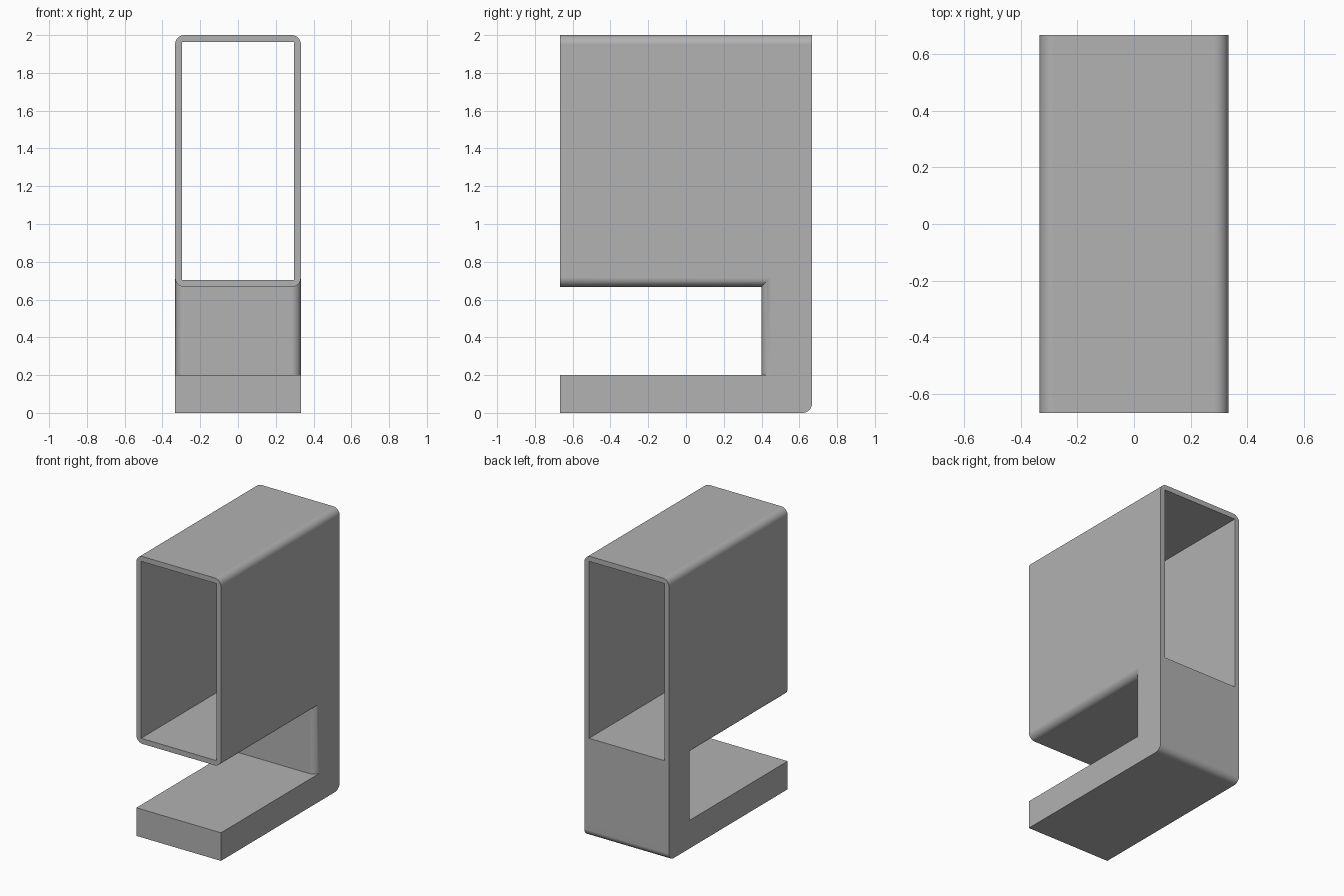
import bpy
import bmesh

cube = bpy.data.objects.get("Cube")
if cube:
    bpy.data.objects.remove(cube, do_unlink=True)

HALF_W, HALF_D = 0.333, 0.667
WALL, RADIUS = 0.037, 0.05
TUBE_Z, BASE_Z, POST_Y = 0.667, 0.2, 0.4

grey = bpy.data.materials.new("plain grey")
grey.use_nodes = True
grey.diffuse_color = (0.445, 0.445, 0.445, 1)
grey.node_tree.nodes["Principled BSDF"].inputs["Base Color"].default_value = grey.diffuse_color


def box(name, lo, hi, rounded=None):
    """Box between two corners; edges whose midpoint and direction pass the rule are rounded."""
    bm = bmesh.new()
    bmesh.ops.create_cube(bm, size=1)
    for v in bm.verts:
        v.co = [l + (c + 0.5) * (h - l) for l, h, c in zip(lo, hi, v.co)]
    if rounded:
        edges = []
        for e in bm.edges:
            a, b = (v.co for v in e.verts)
            d = b - a
            axis = max(range(3), key=lambda i: abs(d[i]))
            if rounded("xyz"[axis], (a + b) / 2):
                edges.append(e)
        bmesh.ops.bevel(bm, geom=edges, offset=RADIUS, segments=8,
                        profile=0.5, affect='EDGES')
    mesh = bpy.data.meshes.new(name)
    bm.to_mesh(mesh)
    bm.free()
    mesh.materials.append(grey)
    obj = bpy.data.objects.new(name, mesh)
    bpy.context.collection.objects.link(obj)
    return obj


def boolean(obj, other, operation):
    mod = obj.modifiers.new(operation.lower(), 'BOOLEAN')
    mod.object, mod.operation, mod.solver = other, operation, 'EXACT'
    bpy.context.view_layer.objects.active = obj
    bpy.ops.object.modifier_apply(modifier=mod.name)
    bpy.data.objects.remove(other, do_unlink=True)


# Open rectangular sleeve with rounded long edges
body = box("sleeve_stand", (-HALF_W, -HALF_D, TUBE_Z), (HALF_W, HALF_D, 2),
           lambda axis, mid: axis == "y")

# Back post with rounded front uprights, reaching into the sleeve floor
post = box("back_post", (-HALF_W, POST_Y, BASE_Z / 2), (HALF_W, HALF_D, TUBE_Z + 2 * RADIUS),
           lambda axis, mid: axis == "z" and mid.y < HALF_D - 0.1)

# Base plate with a rounded lower back edge
base = box("base_plate", (-HALF_W, -HALF_D, 0), (HALF_W, HALF_D, BASE_Z),
           lambda axis, mid: axis == "x" and mid.y > 0 and mid.z < 0.1)

# Tunnel through the sleeve
tunnel = box("tunnel_cutter", (WALL - HALF_W, -1, TUBE_Z + WALL), (HALF_W - WALL, 1, 2 - WALL))

boolean(body, post, 'UNION')
boolean(body, base, 'UNION')
boolean(body, tunnel, 'DIFFERENCE')

# Smooth roundings, flat panels
bpy.ops.object.select_all(action='DESELECT')
body.select_set(True)
bpy.context.view_layer.objects.active = body
bpy.ops.object.shade_smooth_by_angle(angle=0.6)
weighted = body.modifiers.new("even_panels", 'WEIGHTED_NORMAL')
weighted.keep_sharp = True
